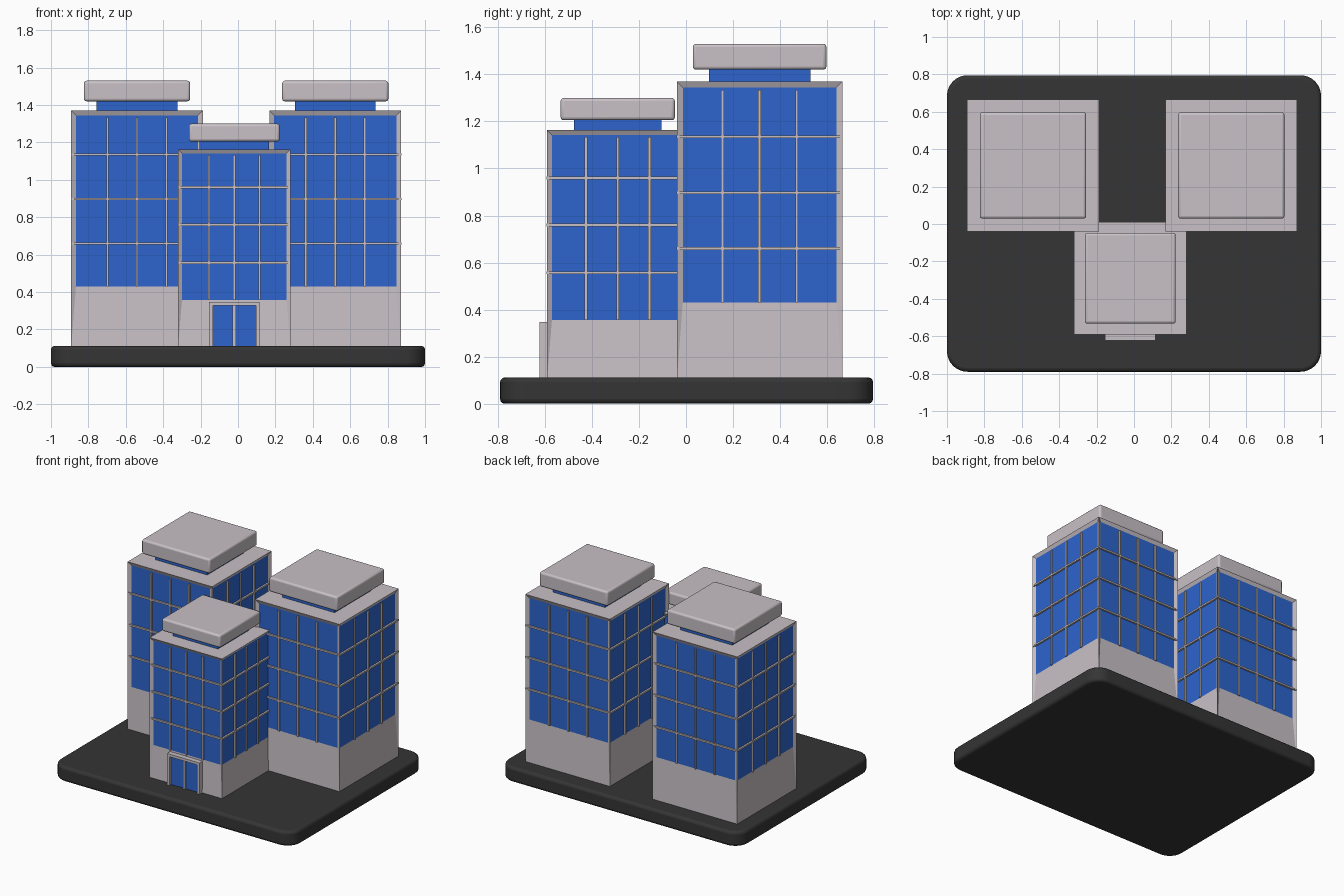
import bpy, bmesh
from mathutils import Vector

if "Cube" in bpy.data.objects:
    bpy.data.objects.remove(bpy.data.objects["Cube"])


def material(name, rgb):
    m = bpy.data.materials.new(name)
    m.diffuse_color = (*rgb, 1)
    m.use_nodes = True
    m.node_tree.nodes["Principled BSDF"].inputs["Base Color"].default_value = m.diffuse_color
    return m


WALL = material("wall", (0.58, 0.53, 0.56))
GLASS = material("glass", (0.026, 0.13, 0.61))
ASPHALT = material("asphalt", (0.035, 0.035, 0.035))
METAL = material("frame_metal", (0.36, 0.35, 0.35))


def finish(bm, name, mats, smooth=False):
    me = bpy.data.meshes.new(name)
    bm.normal_update()
    bm.to_mesh(me)
    bm.free()
    ob = bpy.data.objects.new(name, me)
    bpy.context.collection.objects.link(ob)
    for m in mats:
        me.materials.append(m)
    if smooth:
        bpy.context.view_layer.objects.active = ob
        ob.select_set(True)
        bpy.ops.object.shade_smooth_by_angle()
        ob.select_set(False)
    return ob


def add_box(bm, lo, hi):
    lo, hi = Vector(lo), Vector(hi)
    verts = bmesh.ops.create_cube(bm, size=1)["verts"]
    for v in verts:
        v.co = Vector(((lo[i] + hi[i]) / 2 + v.co[i] * (hi[i] - lo[i]) for i in range(3)))


def box(name, lo, hi, mat, bevel=0, corner=0):
    bm = bmesh.new()
    add_box(bm, lo, hi)
    if corner:
        upright = [e for e in bm.edges if abs(e.verts[0].co.z - e.verts[1].co.z) > 1e-4]
        bmesh.ops.bevel(bm, geom=upright, offset=corner, segments=8, profile=0.5, affect='EDGES')
    ob = finish(bm, name, [mat])
    if bevel:
        mod = ob.modifiers.new("bevel", 'BEVEL')
        mod.width, mod.segments, mod.limit_method = bevel, 3, 'ANGLE'
        bpy.context.view_layer.objects.active = ob
        ob.select_set(True)
        bpy.ops.object.shade_smooth_by_angle()
        ob.select_set(False)
    return ob


def tower(name, cx, cy, half, z1, glass_z, rows, margin, neck, cap, cap_z):
    z0, depth, w = 0.10, 0.012, 0.006
    # Body with recessed glass on all four sides
    bm = bmesh.new()
    add_box(bm, (cx - half, cy - half, z0), (cx + half, cy + half, z1))
    bm.normal_update()
    sides = [f for f in bm.faces if abs(f.normal.z) < 0.5]
    bmesh.ops.inset_individual(bm, faces=sides, thickness=margin, depth=-depth)
    for f in sides:
        f.material_index = 1
        for v in f.verts:
            if v.co.z < (z0 + z1) / 2:
                v.co.z = glass_z
    finish(bm, name + "_body", [WALL, GLASS])

    # Window bars: horizontal rails across the facade, uprights within the opening
    bm = bmesh.new()
    top = z1 - margin
    inner = half - margin
    a, b = half - depth - 0.002, half + 0.001
    for s in (-1, 1):
        near, far = sorted((s * a, s * b))
        for z in rows:
            add_box(bm, (cx - half, cy + near, z - w), (cx + half, cy + far, z + w))
            add_box(bm, (cx + near, cy - half, z - w), (cx + far, cy + half, z + w))
        near, far = sorted((s * a, s * (half - 0.001)))
        for k in (-0.5, 0, 0.5):
            p = k * inner
            add_box(bm, (cx + p - w, cy + near, glass_z), (cx + p + w, cy + far, top))
            add_box(bm, (cx + near, cy + p - w, glass_z), (cx + far, cy + p + w, top))
    finish(bm, name + "_window_bars", [WALL])

    # Glazed roof neck and rounded cap slab
    box(name + "_roof_neck", (cx - neck, cy - neck, z1 - 0.005),
        (cx + neck, cy + neck, cap_z[0] + 0.005), GLASS)
    box(name + "_roof_cap", (cx - cap, cy - cap, cap_z[0]),
        (cx + cap, cy + cap, cap_z[1]), WALL, bevel=0.014)


# Ground slab
box("base", (-1, -0.79, 0), (1, 0.795, 0.112), ASPHALT, bevel=0.02, corner=0.11)

# Twin rear towers and the lower front tower
for name, cx in (("left_tower", -0.54), ("right_tower", 0.52)):
    tower(name, cx, 0.313, 0.352, 1.37, 0.43, (0.66, 0.897, 1.135), 0.036,
          0.216, 0.284, (1.42, 1.53))
tower("front_tower", -0.02, -0.29, 0.301, 1.163, 0.357, (0.557, 0.76, 0.96), 0.03,
      0.186, 0.243, (1.205, 1.30))

# Entrance: frame, centre post and two glass leaves
bm = bmesh.new()
for x0, x1, lo in ((-0.155, -0.135, 0.105), (0.095, 0.115, 0.105), (-0.135, 0.095, 0.328)):
    add_box(bm, (x0, -0.622, lo), (x1, -0.585, 0.348))
add_box(bm, (-0.029, -0.612, 0.105), (-0.011, -0.585, 0.328))
finish(bm, "door_frame", [WALL])
for name, x0, x1 in (("door_left", -0.135, -0.029), ("door_right", -0.011, 0.095)):
    box(name, (x0, -0.602, 0.105), (x1, -0.585, 0.328), GLASS)
